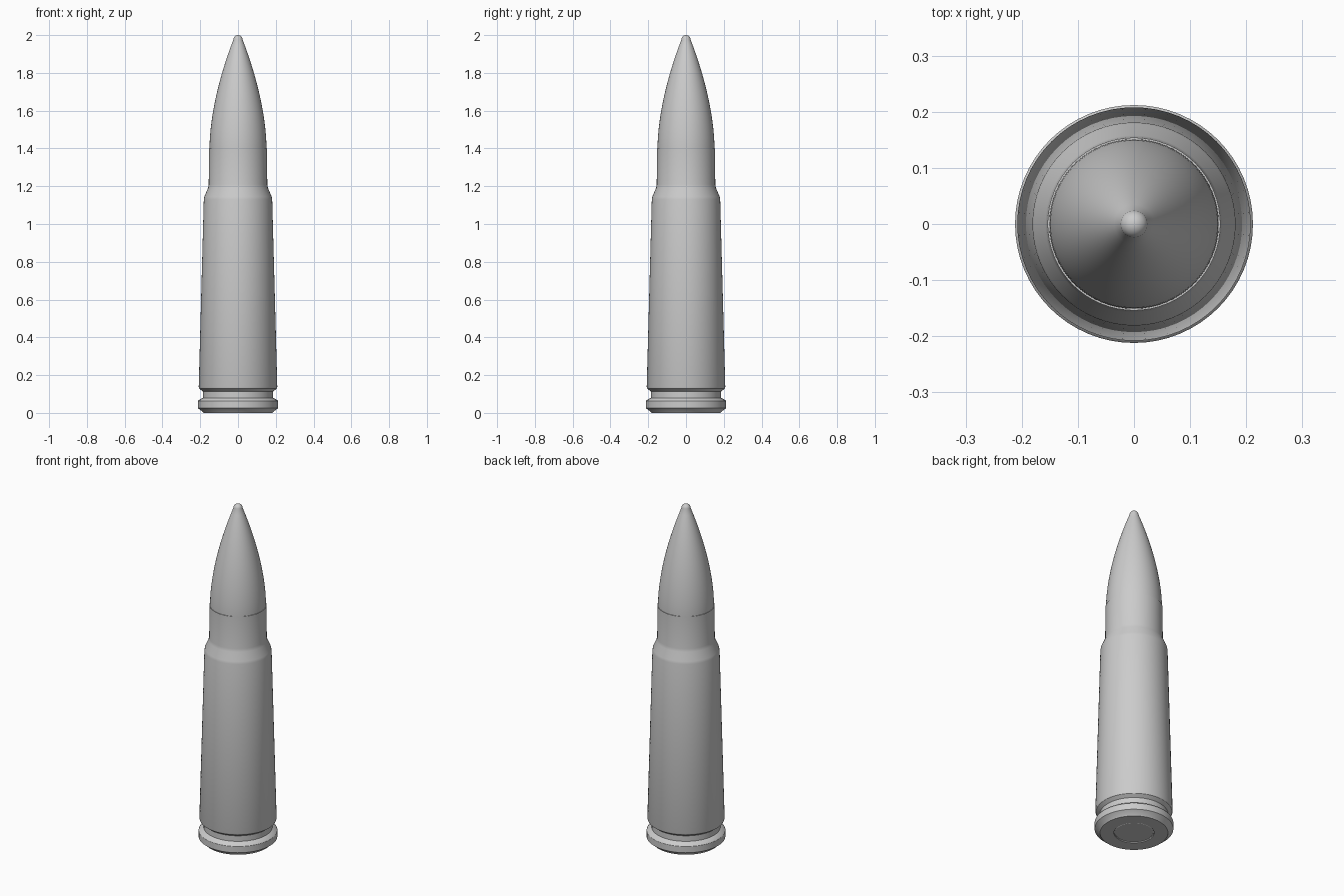
import bpy
import bmesh
import math

SEGMENTS = 64

cube = bpy.data.objects.get("Cube")
if cube:
    bpy.data.objects.remove(cube, do_unlink=True)

grey = bpy.data.materials.new("plain_grey")
grey.use_nodes = True
colour = (0.6, 0.6, 0.6, 1)
grey.diffuse_color = colour
grey.node_tree.nodes["Principled BSDF"].inputs["Base Color"].default_value = colour


def lathe(name, profile):
    """Spin a (radius, height) profile, listed bottom to top, around z."""
    bm = bmesh.new()
    verts = [bm.verts.new((r, 0, z)) for r, z in profile]
    edges = [bm.edges.new(pair) for pair in zip(verts, verts[1:])]
    bmesh.ops.spin(bm, geom=verts + edges, cent=(0, 0, 0), axis=(0, 0, 1),
                   angle=math.tau, steps=SEGMENTS, use_merge=True)
    bmesh.ops.remove_doubles(bm, verts=bm.verts, dist=1e-5)
    bmesh.ops.recalc_face_normals(bm, faces=bm.faces)
    mesh = bpy.data.meshes.new(name)
    bm.to_mesh(mesh)
    bm.free()
    mesh.materials.append(grey)
    obj = bpy.data.objects.new(name, mesh)
    bpy.context.collection.objects.link(obj)
    bpy.ops.object.select_all(action='DESELECT')
    obj.select_set(True)
    bpy.context.view_layer.objects.active = obj
    bpy.ops.object.shade_smooth_by_angle(angle=math.radians(30))
    return obj


# Casing: recessed base, rim, groove, tapered body, shoulder and neck
lathe("casing", [
    (0, 0.008), (0.108, 0.008), (0.108, 0), (0.183, 0), (0.187, 0.006),
    (0.212, 0.025), (0.212, 0.062), (0.208, 0.068), (0.185, 0.08),
    (0.185, 0.113), (0.205, 0.128), (0.208, 0.137), (0.181, 1.13),
    (0.178, 1.145), (0.158, 1.192), (0.155, 1.21), (0.154, 1.4), (0.148, 1.4),
])

# Round plate set into the base
lathe("base_disc", [(0, 0.002), (0.102, 0.002), (0.105, 0.004), (0.105, 0.008)])

# Pointed tip: curved taper closed by a small rounded cap
base_z, length, radius, cap = 1.4, 0.6, 0.151, 0.024
steps = 20
tip = [(radius, base_z - 0.02)]
for i in range(steps + 1):
    t = i / steps * (1 - cap / length)
    tip.append((radius * (1 - 0.9 * t ** 1.75), base_z + length * t))
end_r, end_z = tip[-1]
for i in range(1, 7):
    a = i / 6 * math.pi / 2
    tip.append((end_r * math.cos(a), end_z + cap * math.sin(a)))
lathe("pointed_tip", tip)
